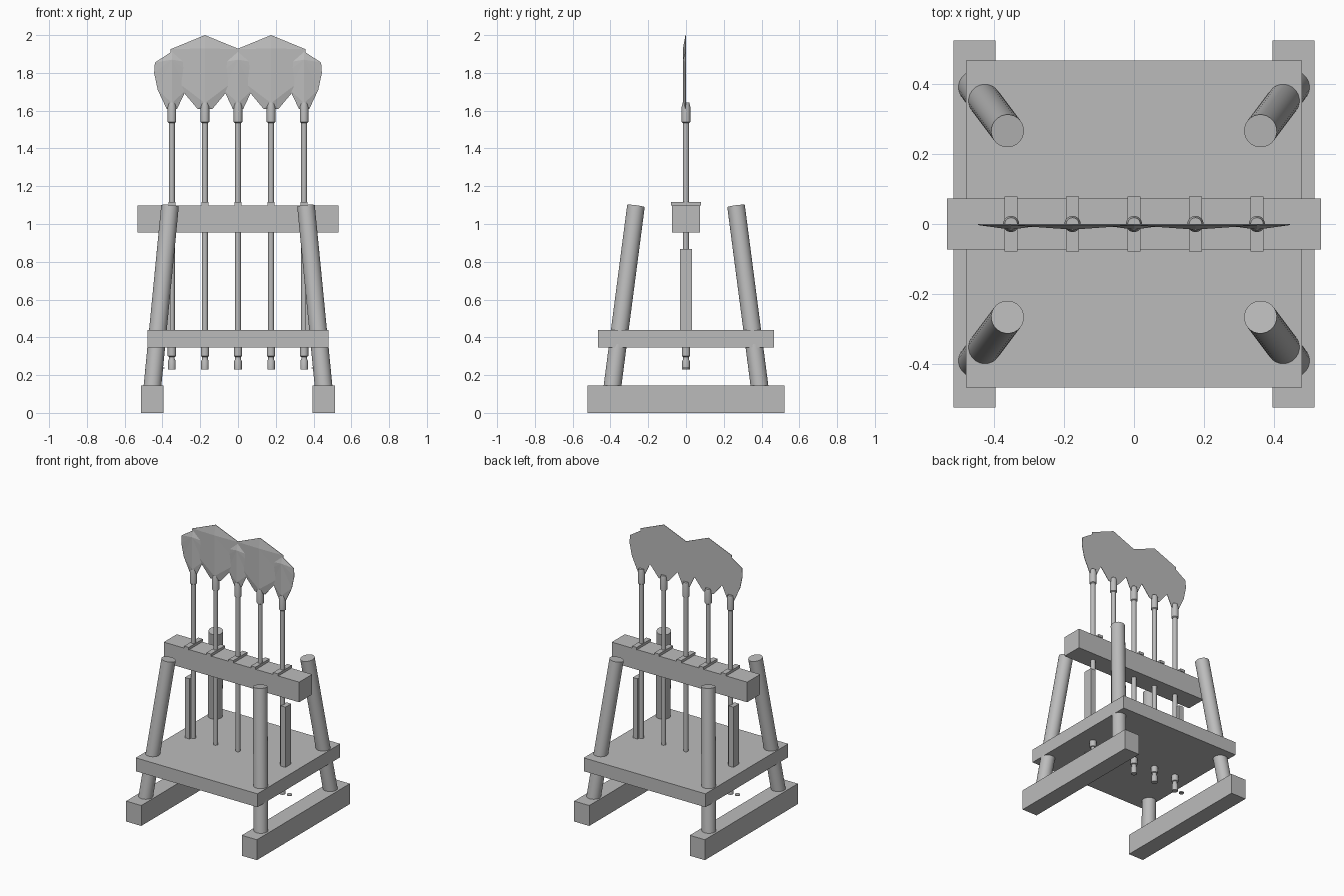
import bpy, bmesh
from mathutils import Vector

cube = bpy.data.objects.get("Cube")
if cube:
    bpy.data.objects.remove(cube, do_unlink=True)

grey = bpy.data.materials.new("plain_grey")
grey.use_nodes = True
colour = (0.5, 0.5, 0.5, 1)
grey.diffuse_color = colour
grey.node_tree.nodes["Principled BSDF"].inputs["Base Color"].default_value = colour


def add_object(name, bm):
    bmesh.ops.recalc_face_normals(bm, faces=bm.faces)
    mesh = bpy.data.meshes.new(name)
    bm.to_mesh(mesh)
    bm.free()
    mesh.materials.append(grey)
    obj = bpy.data.objects.new(name, mesh)
    bpy.context.collection.objects.link(obj)
    return obj


def box(name, low, high):
    low, high = Vector(low), Vector(high)
    bm = bmesh.new()
    bmesh.ops.create_cube(bm, size=1)
    for v in bm.verts:
        v.co = (low + high) / 2 + v.co * (high - low)
    return add_object(name, bm)


def smooth(obj):
    bpy.ops.object.select_all(action='DESELECT')
    obj.select_set(True)
    bpy.context.view_layer.objects.active = obj
    bpy.ops.object.shade_smooth_by_angle()


def rod(name, start, end, radius):
    start, end = Vector(start), Vector(end)
    axis = end - start
    bm = bmesh.new()
    bmesh.ops.create_cone(bm, cap_ends=True, segments=24, radius1=radius,
                          radius2=radius, depth=axis.length)
    turn = axis.to_track_quat('Z', 'Y')
    for v in bm.verts:
        v.co = (start + end) / 2 + turn @ v.co
    obj = add_object(name, bm)
    smooth(obj)
    return obj


def turned(name, x, profile):
    # Stack of rings (radius, height) around a vertical axis
    bm = bmesh.new()
    verts = [bm.verts.new((r, 0, z)) for r, z in profile]
    edges = [bm.edges.new(pair) for pair in zip(verts, verts[1:])]
    bmesh.ops.spin(bm, geom=verts + edges, axis=(0, 0, 1), cent=(0, 0, 0),
                   angle=6.2831853, steps=20)
    bmesh.ops.remove_doubles(bm, verts=bm.verts, dist=1e-4)
    bmesh.ops.translate(bm, verts=bm.verts, vec=(x, 0, 0))
    obj = add_object(name, bm)
    smooth(obj)
    return obj


def blade(name, x, side, top, ridge):
    # Flat back, front rising to a vertical central ridge
    outline = [(0, top)] + side + [(-px, pz) for px, pz in reversed(side)]
    bm = bmesh.new()
    back = [bm.verts.new((x + px, 0, pz)) for px, pz in outline]
    front = [bm.verts.new((x + px, -0.003, pz)) for px, pz in outline]
    high, low = [bm.verts.new((x, -0.016, z)) for z in ridge]
    bm.faces.new(back)
    count, half = len(outline), len(side)
    for i in range(count):
        j = (i + 1) % count
        bm.faces.new((back[i], back[j], front[j], front[i]))
        if i == half:
            bm.faces.new((front[i], front[j], low))
        elif i in (0, count - 1):
            bm.faces.new((front[i], front[j], high))
        else:
            bm.faces.new((front[i], front[j], low if i in (half - 1, half + 1) else high))
    for k in (half - 1, half + 2):
        bm.faces.new((front[k], low, high))
    return add_object(name, bm)


# Stand: feet, shelf, crossbeam, splayed legs
box("shelf", (-0.478, -0.465, 0.345), (0.478, 0.465, 0.44))
box("crossbeam", (-0.532, -0.073, 0.955), (0.532, 0.073, 1.098))
for s, side_name in ((1, "left"), (-1, "right")):
    box(side_name + "_foot", (s * 0.395, -0.522, 0), (s * 0.514, 0.522, 0.145))
    for t, end_name in ((-1, "front"), (1, "back")):
        rod(f"{end_name}_{side_name}_leg", (s * 0.455, t * 0.392, 0.12),
            (s * 0.36, t * 0.265, 1.095), 0.047)
    # Side support slats beside the outer shafts
    box(side_name + "_support_slat", (s * 0.358, -0.032, 0.44), (s * 0.395, 0.032, 0.868))
    rod(side_name + "_stud", (s * 0.405, 0, 0.234), (s * 0.405, 0, 0.24), 0.017)

# Five long tools: shaft, pommel, socket, clip and blade
shaft = [(0, 0.23), (0.02, 0.23), (0.02, 0.275), (0.015, 0.285), (0.015, 0.297),
         (0.022, 0.3), (0.022, 0.345), (0.016, 0.35), (0.016, 1.535),
         (0.023, 1.54), (0.023, 1.62), (0.018, 1.642), (0, 1.642)]
wide = [(0.183, 1.925), (0.178, 1.775), (0.04, 1.61)]
narrow = [(0.09, 1.855), (0.094, 1.8), (0.075, 1.71), (0.028, 1.61)]
for n in range(5):
    x = (n - 2) * 0.175
    turned(f"shaft_{n + 1}", x, shaft)
    box(f"clip_{n + 1}", (x - 0.018, -0.079, 1.098), (x + 0.018, 0.079, 1.116))
    if n % 2:
        blade(f"wide_blade_{n + 1}", x, wide, 2.0, (1.93, 1.64))
    else:
        blade(f"narrow_blade_{n + 1}", x, narrow, 1.913, (1.87, 1.64))
